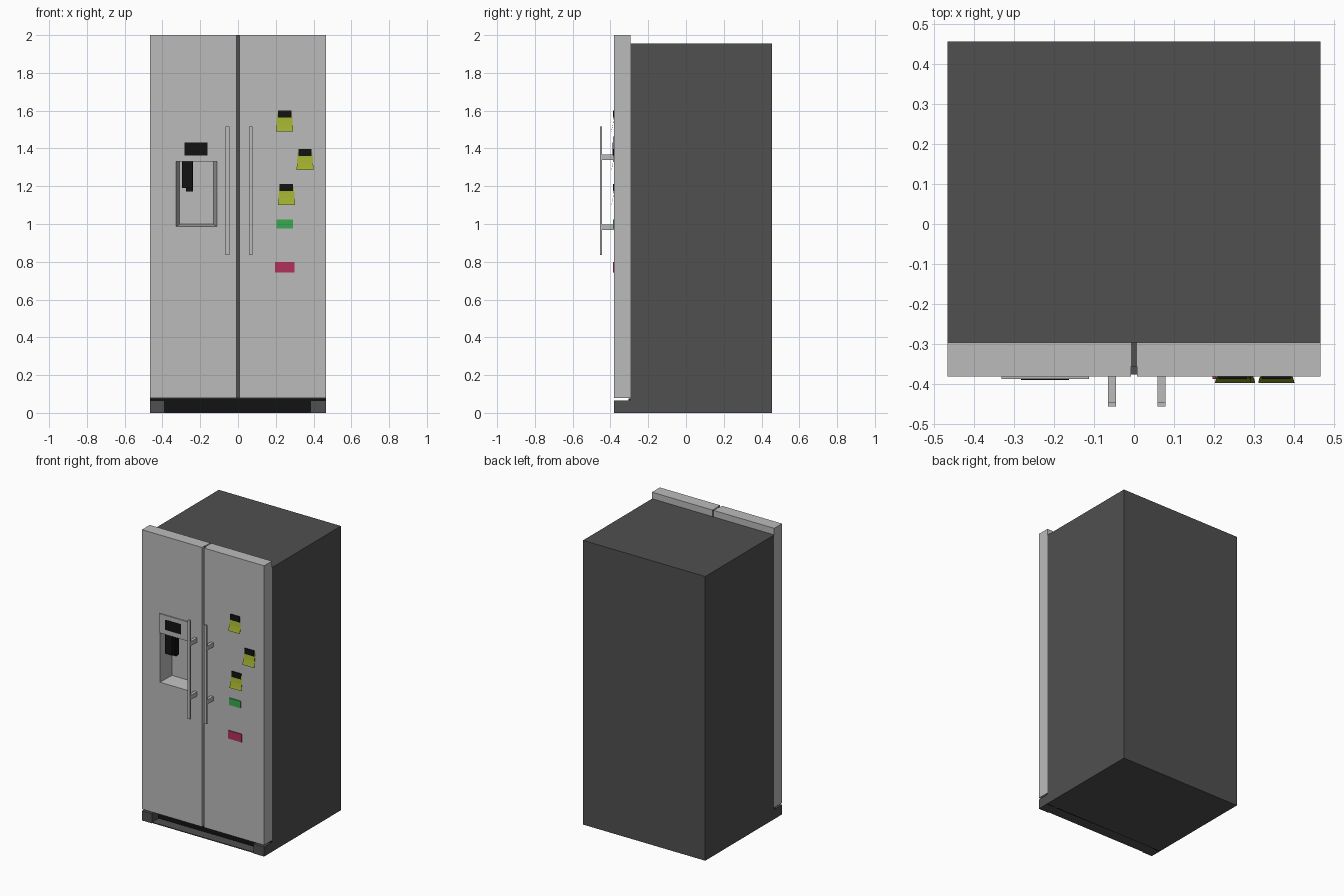
import bpy, bmesh

if "Cube" in bpy.data.objects:
    bpy.data.objects.remove(bpy.data.objects["Cube"])


def material(name, rgb):
    m = bpy.data.materials.new(name)
    m.diffuse_color = (*rgb, 1)
    m.use_nodes = True
    m.node_tree.nodes["Principled BSDF"].inputs["Base Color"].default_value = m.diffuse_color
    return m


STEEL = material("steel", (0.5, 0.5, 0.5))
DARK = material("dark_grey", (0.08, 0.08, 0.08))
BLACK = material("black", (0.006, 0.006, 0.006))
YELLOW = material("yellow_green", (0.36, 0.43, 0.03))
GREEN = material("green", (0.04, 0.4, 0.08))
RED = material("crimson", (0.45, 0.03, 0.1))


def finish(bm, name, mat):
    bmesh.ops.recalc_face_normals(bm, faces=bm.faces)
    me = bpy.data.meshes.new(name)
    bm.to_mesh(me)
    bm.free()
    ob = bpy.data.objects.new(name, me)
    bpy.context.collection.objects.link(ob)
    if mat:
        me.materials.append(mat)
    return ob


def box(name, x, y, z, mat=None):
    """Box from (min, max) ranges on each axis."""
    bm = bmesh.new()
    bmesh.ops.create_cube(bm, size=1)
    for v in bm.verts:
        v.co = [r[0] if c < 0 else r[1] for r, c in zip((x, y, z), v.co)]
    return finish(bm, name, mat)


def note(name, x, z, mat):
    """Hanging paper sheet that curls away from the door at the bottom."""
    bm = bmesh.new()
    rows = []
    for t in (0, 0.3, 0.6, 0.85, 1):
        y = -0.381 - 0.015 * t * t
        zz = z[1] + (z[0] - z[1]) * t
        pinch = 0.006 * (1 - t)
        rows.append([bm.verts.new((x[0] + pinch, y, zz)),
                     bm.verts.new((x[1] - pinch, y, zz))])
    for a, b in zip(rows, rows[1:]):
        bm.faces.new((a[0], b[0], b[1], a[1]))
    ob = finish(bm, name, mat)
    mod = ob.modifiers.new("thickness", 'SOLIDIFY')
    mod.thickness = 0.0012
    mod.offset = 0
    return ob


def cut(ob, cutter):
    mod = ob.modifiers.new("recess", 'BOOLEAN')
    mod.operation = 'DIFFERENCE'
    mod.solver = 'EXACT'
    mod.object = cutter


FRONT, BACK = -0.38, -0.295

# Cabinet and doors with a groove between them
body = box("cabinet", (-0.465, 0.465), (BACK, 0.455), (0, 1.955), DARK)
left = box("left_door", (-0.465, -0.008), (FRONT, BACK), (0.078, 2), STEEL)
box("right_door", (0.008, 0.465), (FRONT, BACK), (0.078, 2), STEEL)
box("door_seal", (-0.008, 0.008), (-0.355, BACK), (0.078, 2), DARK)

# Tapered dispenser recess, cut through the door into the cabinet
cutter = box("recess_cutter", (-0.328, -0.112), (-0.382, -0.275), (0.987, 1.33))
for v in cutter.data.vertices:
    if v.co.y > -0.3:
        v.co.x += 0.018 if v.co.x < -0.22 else -0.018
        if v.co.z < 1.1:
            v.co.z += 0.012
cutter.hide_render = True
cutter.hide_viewport = False
cutter.display_type = 'WIRE'
bpy.context.view_layer.update()
cut(body, cutter)
cut(left, cutter)

# Apply the cuts so the cutter can be removed
for ob in (body, left):
    bpy.context.view_layer.objects.active = ob
    bpy.ops.object.modifier_apply(modifier="recess")
bpy.data.objects.remove(cutter)
# The recess is lined in steel
for p in body.data.polygons:
    c = p.center
    if -0.33 < c.x < -0.11 and -0.294 < c.y < -0.27 and 0.98 < c.z < 1.34:
        if len(body.data.materials) < 2:
            body.data.materials.append(STEEL)
        p.material_index = 1

# Dispenser panel, display and nozzle
box("dispenser_panel", (-0.33, -0.112), (-0.387, FRONT), (1.33, 1.462), STEEL)
box("display", (-0.282, -0.162), (-0.389, -0.386), (1.363, 1.432), BLACK)
box("nozzle_block", (-0.296, -0.24), (-0.372, -0.335), (1.19, 1.33), BLACK)
box("nozzle_lever", (-0.275, -0.237), (-0.335, -0.305), (1.172, 1.33), BLACK)

# Base: plinth, floor strip and corner feet
box("kick_plate", (-0.463, 0.463), (-0.305, BACK), (0, 0.076), BLACK)
box("base_strip", (-0.39, 0.39), (-0.375, -0.3), (0, 0.006), DARK)
for side, x in (("left", (-0.465, -0.39)), ("right", (0.385, 0.465))):
    box(side + "_foot", x, (FRONT, BACK), (0, 0.066), DARK)

# Handles with two posts each
for side, x0 in (("left", -0.065), ("right", 0.058)):
    x = (x0, x0 + 0.02)
    box(side + "_handle_bar", x, (-0.455, -0.444), (0.835, 1.515), STEEL)
    for pos, z0 in (("upper", 1.338), ("lower", 0.968)):
        box(f"{side}_{pos}_handle_post", x, (-0.445, FRONT), (z0, z0 + 0.03), STEEL)

# Notes held by magnets
for i, (x, z) in enumerate(((0.202, 1.602), (0.31, 1.397), (0.212, 1.212)), 1):
    note(f"note_{i}", (x, x + 0.09), (z - 0.112, z - 0.015), YELLOW)
    box(f"magnet_{i}", (x + 0.009, x + 0.08), (-0.387, FRONT), (z - 0.038, z), BLACK)

# Coloured magnets
box("green_magnet", (0.203, 0.29), (-0.386, FRONT), (0.975, 1.023), GREEN)
box("red_magnet", (0.196, 0.298), (-0.386, FRONT), (0.742, 0.798), RED)
